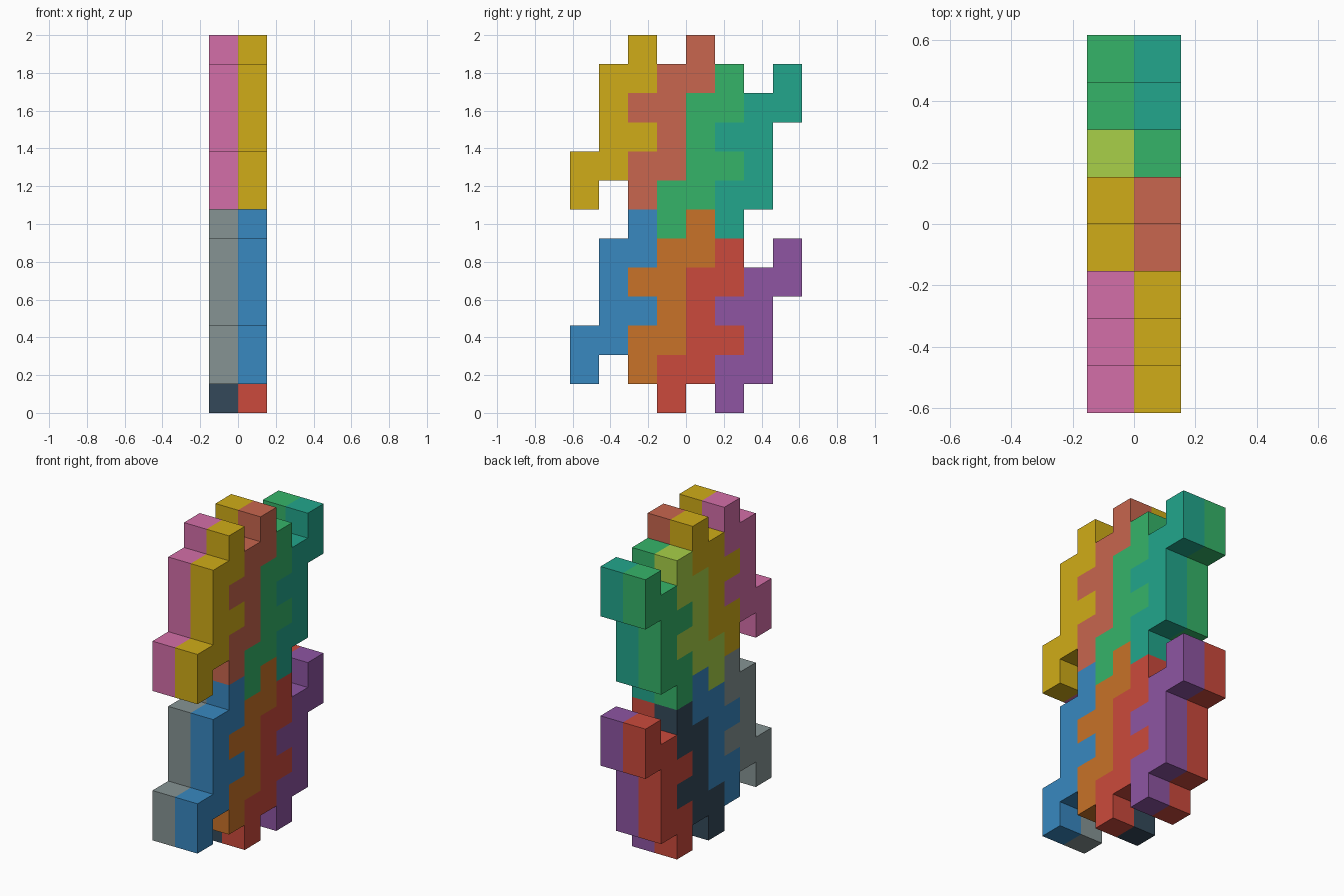
import bpy, bmesh

if "Cube" in bpy.data.objects:
    bpy.data.objects.remove(bpy.data.objects["Cube"])

U = 2 / 13  # one grid cell

# Interlocking tile outlines in (y, z) cells
HOOK = [(0, 0), (1, 0), (1, 1), (2, 1), (2, 2), (3, 2), (3, 3), (2, 3),
        (2, 4), (3, 4), (3, 6), (2, 6), (2, 5), (1, 5), (1, 2), (0, 2)]
NOTCH = [(0, 0), (1, 0), (1, 1), (2, 1), (2, 4), (3, 4), (3, 6), (2, 6),
         (2, 5), (1, 5), (1, 4), (0, 4), (0, 3), (1, 3), (1, 2), (0, 2)]


def linear(c):
    c /= 255
    return c / 12.92 if c <= 0.04045 else ((c + 0.055) / 1.055) ** 2.4


def material(hex_code):
    name = "colour_" + hex_code
    mat = bpy.data.materials.get(name) or bpy.data.materials.new(name)
    mat.diffuse_color = [linear(int(hex_code[i:i + 2], 16)) for i in (0, 2, 4)] + [1]
    mat.use_nodes = True
    mat.node_tree.nodes["Principled BSDF"].inputs["Base Color"].default_value = mat.diffuse_color
    return mat


def tile(name, outline, y, z, x, hex_code):
    """Extrude an outline one cell thick along +x."""
    bm = bmesh.new()
    face = bm.faces.new([bm.verts.new((x * U, (y + a) * U, (z + b) * U)) for a, b in outline])
    ext = bmesh.ops.extrude_face_region(bm, geom=[face], use_keep_orig=True)
    top = [g for g in ext["geom"] if isinstance(g, bmesh.types.BMVert)]
    bmesh.ops.translate(bm, verts=top, vec=(U, 0, 0))
    bmesh.ops.recalc_face_normals(bm, faces=bm.faces)
    mesh = bpy.data.meshes.new(name)
    bm.to_mesh(mesh)
    bm.free()
    mesh.materials.append(material(hex_code))
    obj = bpy.data.objects.new(name, mesh)
    bpy.context.collection.objects.link(obj)


# Four tiles per band: label, outline, y, z
band = [("front", HOOK, -4, 1), ("mid_front", NOTCH, -2, 1),
        ("mid_back", HOOK, -1, 0), ("back", NOTCH, 1, 0)]

# Tile colours by layer (left / right) and band (lower / upper)
colours = {
    ("left", "lower"): ["869494", "3888C0", "34495A", "CB4A3C"],
    ("left", "upper"): ["D46EA8", "D0AC18", "A8D048", "35B469"],
    ("right", "lower"): ["3888C0", "C87228", "CB4A3C", "8E55A2"],
    ("right", "upper"): ["D0AC18", "C8664E", "35B469", "22A68C"],
}

for (side, level), palette in colours.items():
    for (label, outline, y, z), col in zip(band, palette):
        tile(f"{level}_{side}_{label}_tile", outline, y,
             z + (6 if level == "upper" else 0), -1 if side == "left" else 0, col)
